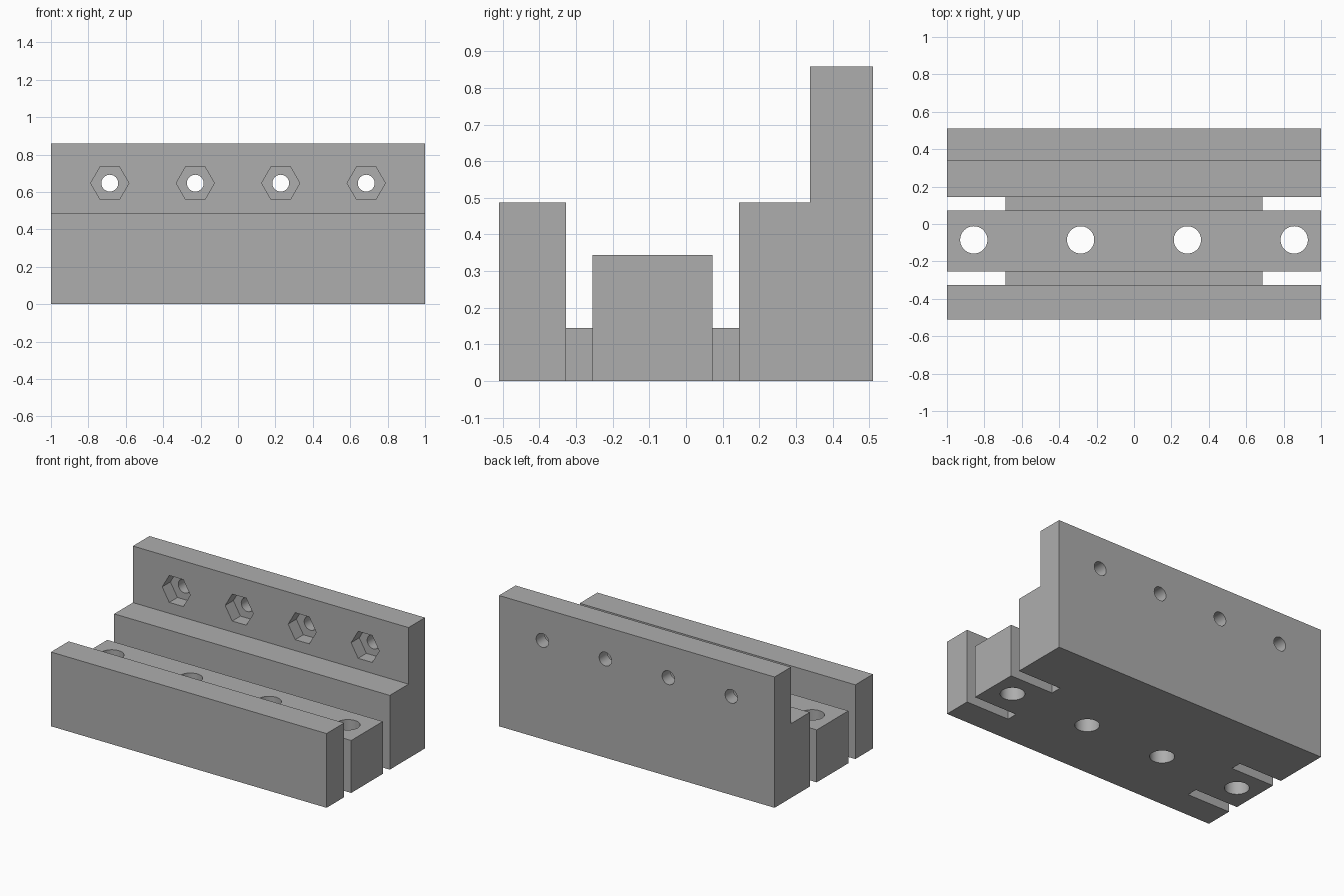
import bpy, bmesh, math
from mathutils import Matrix, Vector

cube = bpy.data.objects.get("Cube")
if cube:
    bpy.data.objects.remove(cube, do_unlink=True)

GREY = (0.42, 0.42, 0.42, 1)
mat = bpy.data.materials.new("plain grey")
mat.use_nodes = True
mat.diffuse_color = GREY
mat.node_tree.nodes["Principled BSDF"].inputs["Base Color"].default_value = GREY


def make_object(name, bm):
    bmesh.ops.recalc_face_normals(bm, faces=bm.faces)
    mesh = bpy.data.meshes.new(name)
    bm.to_mesh(mesh)
    bm.free()
    mesh.materials.append(mat)
    obj = bpy.data.objects.new(name, mesh)
    bpy.context.scene.collection.objects.link(obj)
    return obj


def add_prism(bm, sides, radius, start, end):
    """Closed prism running between two points."""
    start, end = Vector(start), Vector(end)
    axis = end - start
    turn = axis.to_track_quat('Z', 'Y').to_matrix().to_4x4()
    if sides == 6:  # corners point along x
        turn = turn @ Matrix.Rotation(math.pi / 2, 4, 'Z')
    bmesh.ops.create_cone(bm, cap_ends=True, segments=sides, radius1=radius,
                          radius2=radius, depth=axis.length,
                          matrix=Matrix.Translation((start + end) / 2) @ turn)


def add_box(bm, low, high):
    low, high = Vector(low), Vector(high)
    bmesh.ops.create_cube(bm, size=1, matrix=Matrix.Translation((low + high) / 2)
                          @ Matrix.Diagonal((high - low).to_4d()))


def cut(target, name, bm):
    cutter = make_object(name, bm)
    cutter.hide_render = True
    mod = target.modifiers.new(name, 'BOOLEAN')
    mod.operation = 'DIFFERENCE'
    mod.solver = 'EXACT'
    mod.object = cutter
    bpy.context.view_layer.objects.active = target
    bpy.ops.object.modifier_apply(modifier=mod.name)
    bpy.data.objects.remove(cutter, do_unlink=True)


# Rail body: stepped end profile swept along x
GROOVES = ((-0.327, -0.255), (0.073, 0.145))
FRONT, BACK, WALL = -0.51, 0.51, 0.339
FLOOR, RAIL, SHOULDER, TOP = 0.145, 0.344, 0.487, 0.858
(a, b), (c, d) = GROOVES
profile = [(FRONT, 0), (BACK, 0), (BACK, TOP), (WALL, TOP), (WALL, SHOULDER),
           (d, SHOULDER), (d, FLOOR), (c, FLOOR), (c, RAIL), (b, RAIL),
           (b, FLOOR), (a, FLOOR), (a, SHOULDER), (FRONT, SHOULDER)]
bm = bmesh.new()
face = bm.faces.new([bm.verts.new((-1, y, z)) for y, z in profile])
sweep = bmesh.ops.extrude_face_region(bm, geom=[face])
bmesh.ops.translate(bm, vec=(2, 0, 0),
                    verts=[v for v in sweep["geom"] if isinstance(v, bmesh.types.BMVert)])
body = make_object("mounting_block", bm)

# Open slots through the groove floors at both ends
bm = bmesh.new()
for low, high in GROOVES:
    for x0, x1 in ((-1.1, -0.687), (0.687, 1.1)):
        add_box(bm, (x0, low, -0.1), (x1, high, 0.25))
cut(body, "end_slots", bm)

# Vertical bolt holes through the centre rail
bm = bmesh.new()
for i in range(4):
    x = (i - 1.5) * 0.571
    add_prism(bm, 48, 0.073, (x, -0.085, -0.1), (x, -0.085, 0.6))
cut(body, "rail_holes", bm)

# Bolt holes and hexagonal nut pockets in the back wall
holes, pockets = bmesh.new(), bmesh.new()
for i in range(4):
    x, z = (i - 1.5) * 0.457, 0.647
    add_prism(holes, 40, 0.045, (x, 0.2, z), (x, 0.6, z))
    add_prism(pockets, 6, 0.102, (x, 0.25, z), (x, WALL + 0.085, z))
cut(body, "wall_holes", holes)
cut(body, "nut_pockets", pockets)

# Smooth hole walls, sharp edges elsewhere
bpy.ops.object.select_all(action='DESELECT')
body.select_set(True)
bpy.context.view_layer.objects.active = body
bpy.ops.object.shade_smooth_by_angle(angle=math.radians(30))
